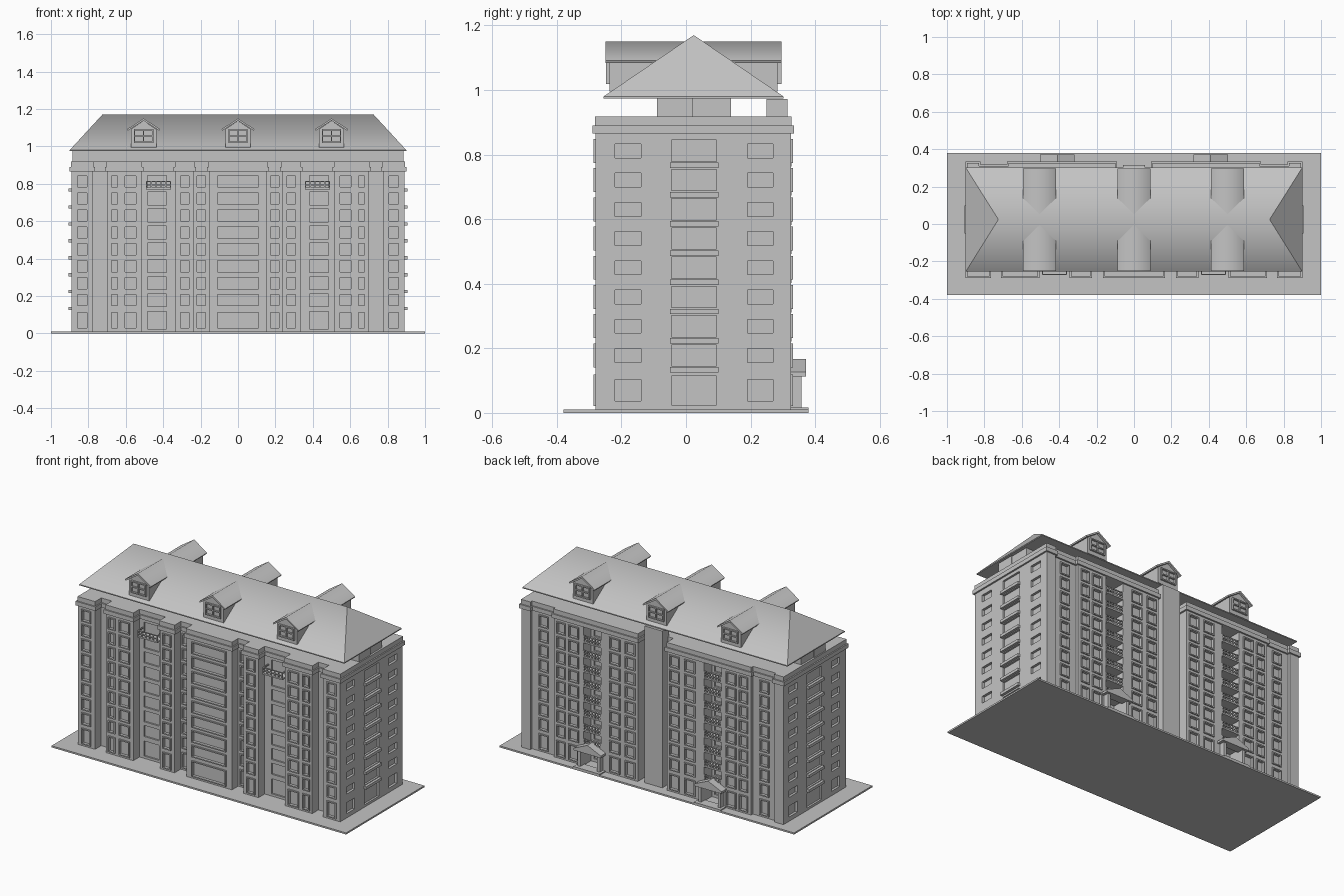
import bpy
import bmesh
from mathutils import Vector

cube = bpy.data.objects.get("Cube")
if cube:
    bpy.data.objects.remove(cube)

stone = bpy.data.materials.new("light grey")
stone.use_nodes = True
GREY = (0.55, 0.55, 0.55, 1)
stone.diffuse_color = GREY
stone.node_tree.nodes["Principled BSDF"].inputs["Base Color"].default_value = GREY


def finish(name, bm, smooth_ridge=None, recalc=True):
    """Turn a bmesh into an object; optionally smooth across a ridge height."""
    if recalc:
        bmesh.ops.recalc_face_normals(bm, faces=bm.faces)
    if smooth_ridge:
        for f in bm.faces:
            f.smooth = True
        for e in bm.edges:
            e.smooth = all(abs(v.co.z - smooth_ridge) < 0.001 for v in e.verts)
    mesh = bpy.data.meshes.new(name)
    bm.to_mesh(mesh)
    bm.free()
    mesh.materials.append(stone)
    ob = bpy.data.objects.new(name, mesh)
    bpy.context.collection.objects.link(ob)


def box(bm, x0, x1, y0, y1, z0, z1):
    made = bmesh.ops.create_cube(bm, size=1)["verts"]
    mid = Vector((x0 + x1, y0 + y1, z0 + z1)) / 2
    for v in made:
        v.co = Vector((v.co.x * (x1 - x0), v.co.y * (y1 - y0), v.co.z * (z1 - z0))) + mid


def prism(bm, points, place, a, b):
    """Extrude a 2D outline from a to b; place maps (u, v, w) to a position."""
    low = [bm.verts.new(place(u, v, a)) for u, v in points]
    high = [bm.verts.new(place(u, v, b)) for u, v in points]
    bm.faces.new(low)
    bm.faces.new(high)
    for i in range(len(points)):
        j = (i + 1) % len(points)
        bm.faces.new((low[i], low[j], high[j], high[i]))


def wall_box(bm, axis, sign, plane, u, z, w, h, d0, d1):
    """Box on a wall: d0 to d1 is measured outward from the wall plane."""
    a, b = sorted((plane + sign * d0, plane + sign * d1))
    if axis == "y":
        box(bm, u - w / 2, u + w / 2, a, b, z - h / 2, z + h / 2)
    else:
        box(bm, a, b, u - w / 2, u + w / 2, z - h / 2, z + h / 2)


def frame(bm, axis, sign, plane, u, z, w, h, t=0.007, d=0.007):
    for s in (-1, 1):
        wall_box(bm, axis, sign, plane, u + s * (w + t) / 2, z, t, h + 2 * t, -0.002, d)
        wall_box(bm, axis, sign, plane, u, z + s * (h + t) / 2, w, t, -0.002, d)


def upright(u, v, w):
    return (u, v, w)


def along_y(u, v, w):
    return (u, w, v)


FRONT, RECESS, BACK, SIDE = -0.28, -0.22, 0.325, 0.89
WALL_BASE, WALL_TOP = 0.008, 0.866
FLOORS = [(0.07, 0.084)] + [(0.178 + 0.0905 * k, 0.06) for k in range(8)]
BALCONY_X, BALCONY_W, BALCONY_Y = 0.41, 0.12, 0.25

# Footprint: right half of the stepped outline, then mirrored
front_half = [(0.155, FRONT), (0.155, RECESS), (0.235, RECESS), (0.235, FRONT),
              (0.335, FRONT), (0.335, RECESS), (0.515, RECESS), (0.515, FRONT),
              (0.70, FRONT), (0.70, RECESS), (0.775, RECESS), (0.775, FRONT), (SIDE, FRONT)]
back_half = [(SIDE, BACK), (0.83, BACK), (0.83, 0.308), (0.67, 0.308), (0.67, BACK)]
back_bay = [(0.10, BACK), (0.10, 0.26)]
b0, b1 = BALCONY_X + BALCONY_W / 2, BALCONY_X - BALCONY_W / 2
niche = [(b0, BACK), (b0, BALCONY_Y), (b1, BALCONY_Y), (b1, BACK)]


def outline(half, d=0.0):
    pts = half + [(-x, y) for x, y in reversed(half)]
    result = []
    for i, p in enumerate(pts):
        p = Vector(p)
        e0 = (p - Vector(pts[i - 1])).normalized()
        e1 = (Vector(pts[(i + 1) % len(pts)]) - p).normalized()
        result.append(p + d * Vector((e0.y + e1.y, -e0.x - e1.x)))
    return result


# Window columns: wall axis, facing, plane, centre, width, extra height, depth, framed
columns = [("y", -1, FRONT, 0, 0.22, 0, 0.01, True)]
for s in (-1, 1):
    for plane, x, w in ((FRONT, 0.285, 0.044), (RECESS, 0.197, 0.044), (FRONT, 0.575, 0.06),
                        (FRONT, 0.66, 0.034), (FRONT, 0.833, 0.05), (0.308, 0.75, 0.05),
                        (BACK, 0.62, 0.045), (BACK, 0.535, 0.055), (BACK, 0.255, 0.06),
                        (BACK, 0.15, 0.055)):
        columns.append(("y", -1 if plane < 0 else 1, plane, s * x, w, 0, 0.01, True))
    columns.append(("y", -1, RECESS, s * 0.433, 0.10, 0.008, 0.01, False))
    columns.append(("y", 1, BALCONY_Y, s * BALCONY_X, 0.08, 0, 0.01, False))
    for y in (-0.18, 0.23):
        columns.append(("x", s, s * SIDE, y, 0.08, -0.017, 0.015, False))
    columns.append(("x", s, s * SIDE, 0.025, 0.14, 0.006, 0.012, False))


def wall(bm, p, q):
    """One wall from p to q, with its window panes set back into it."""
    along = (q - p).normalized()
    length = (q - p).length
    out = Vector((along.y, -along.x))

    def quad(*corners):
        verts = []
        for u, z, d in corners:
            xy = p + along * u - out * d
            verts.append(bm.verts.new((xy.x, xy.y, z)))
        bm.faces.new(verts)

    def flat(u0, u1, z0, z1, d=0.0):
        quad((u0, z0, d), (u1, z0, d), (u1, z1, d), (u0, z1, d))

    found = []
    for axis, sign, plane, centre, w, extra, depth, framed in columns:
        spot = Vector((centre, plane) if axis == "y" else (plane, centre)) - p
        facing = out.y if axis == "y" else out.x
        if facing * sign > 0.5 and abs(spot.dot(out)) < 0.001 and 0 < spot.dot(along) < length:
            found.append((spot.dot(along), w, extra, depth))
    u = 0
    for centre, w, extra, d in sorted(found):
        a, b = centre - w / 2, centre + w / 2
        flat(u, a, WALL_BASE, WALL_TOP)
        z = WALL_BASE
        for mid, h in FLOORS:
            lo, hi = mid - (h + extra) / 2, mid + (h + extra) / 2
            flat(a, b, z, lo)
            flat(a, b, lo, hi, d)
            quad((a, lo, 0), (b, lo, 0), (b, lo, d), (a, lo, d))
            quad((a, hi, d), (b, hi, d), (b, hi, 0), (a, hi, 0))
            quad((a, lo, 0), (a, lo, d), (a, hi, d), (a, hi, 0))
            quad((b, lo, d), (b, lo, 0), (b, hi, 0), (b, hi, d))
            z = hi
        flat(a, b, z, WALL_TOP)
        u = b
    flat(u, length, WALL_BASE, WALL_TOP)


bm = bmesh.new()
corners = outline(front_half + back_half + niche + back_bay)
for i, p in enumerate(corners):
    wall(bm, p, corners[(i + 1) % len(corners)])
bmesh.ops.remove_doubles(bm, verts=bm.verts, dist=0.0001)
finish("walls", bm, recalc=False)

# Raised window frames and the ledges on the end walls
frames, ledges = bmesh.new(), bmesh.new()
for z, h in FLOORS:
    for axis, sign, plane, centre, w, extra, depth, framed in columns:
        if framed:
            frame(frames, axis, sign, plane, centre, z, w, h)
    if z > 0.1:
        for s in (-1, 1):
            wall_box(ledges, "x", s, s * SIDE, 0.025, z - 0.045, 0.15, 0.017, -0.01, 0.016)
finish("window_frames", frames)
finish("end_ledges", ledges)

# Ground slab, cornice, parapet, stair tower and attic
bm = bmesh.new()
box(bm, -1, 1, -0.38, 0.38, 0, 0.01)
finish("ground_slab", bm)
plain = front_half + back_half + back_bay
for name, d, z0, z1 in (("cornice", 0.01, 0.865, 0.89), ("parapet", 0.002, 0.89, 0.918)):
    bm = bmesh.new()
    prism(bm, outline(plain, d), upright, z0, z1)
    finish(name, bm)
bm = bmesh.new()
box(bm, -0.06, 0.06, 0.25, 0.315, 0.008, 0.972)
finish("stair_tower", bm)
bm = bmesh.new()
box(bm, -0.885, 0.885, -0.09, 0.02, 0.91, 0.978)
box(bm, -0.88, 0.88, 0.02, 0.14, 0.91, 0.978)
finish("attic", bm)


# Balconies: slab, rails and balusters
def balcony(bm, x, y_edge, inward, w, z, h, y_wall, bars):
    box(bm, x - w / 2, x + w / 2, min(y_edge, y_wall), max(y_edge, y_wall), z - 0.005, z + 0.004)
    y0, y1 = sorted((y_edge, y_edge + inward * 0.006))
    for top in (z + h, z + h * 0.55):
        box(bm, x - w / 2, x + w / 2, y0, y1, top - 0.005, top)
    for i in range(bars):
        bx = x + (i / (bars - 1) - 0.5) * (w - 0.006)
        box(bm, bx - 0.003, bx + 0.003, y0, y1, z, z + h)


rear, top = bmesh.new(), bmesh.new()
for s in (-1, 1):
    for z, h in FLOORS[1:]:
        balcony(rear, s * BALCONY_X, BACK + 0.002, -1, BALCONY_W, z - 0.043, 0.04, BALCONY_Y, 7)
    balcony(top, s * 0.425, -0.272, 1, 0.135, 0.775, 0.04, RECESS, 6)
    for e in (-1, 1):
        ex = s * 0.425 + e * 0.0645
        box(top, ex - 0.003, ex + 0.003, -0.272, RECESS, 0.808, 0.815)
finish("rear_balconies", rear)
finish("front_balconies", top)

# Rear entrances: step, side walls and small gabled canopy
bm = bmesh.new()
for s in (-1, 1):
    x = s * BALCONY_X
    box(bm, x - 0.09, x + 0.09, 0.32, 0.38, 0.008, 0.017)
    for e in (-1, 1):
        box(bm, x + e * 0.066 - 0.009, x + e * 0.066 + 0.009, 0.32, 0.358, 0.01, 0.122)
    gable = [(-0.092, 0.113), (0.092, 0.113), (0.092, 0.126), (0, 0.167), (-0.092, 0.126)]
    prism(bm, [(x + u, v) for u, v in gable], along_y, 0.32, 0.372)
finish("entrances", bm)

# Hipped main roof
bm = bmesh.new()
RIDGE = 1.17
eave = [bm.verts.new((x, y, 0.98)) for x, y in
        ((-0.9, -0.255), (0.9, -0.255), (0.9, 0.302), (-0.9, 0.302))]
left, right = (bm.verts.new((x, 0.024, RIDGE)) for x in (-0.725, 0.725))
for f in ((eave[0], eave[1], right, left), (eave[1], eave[2], right),
          (eave[2], eave[3], left, right), (eave[3], eave[0], left), eave[::-1]):
    bm.faces.new(f)
finish("main_roof", bm, RIDGE)
bm = bmesh.new()
box(bm, -0.9, 0.9, -0.255, 0.302, 0.974, 0.98)
finish("eaves", bm)

# Dormers run through the roof and show on both slopes
dormer_walls, dormer_roofs, dormer_windows = bmesh.new(), bmesh.new(), bmesh.new()
for x in (-0.505, 0, 0.5):
    shape = [(-0.068, 0.995), (0.068, 0.995), (0.068, 1.092), (0, 1.138), (-0.068, 1.092)]
    prism(dormer_walls, [(x + u, v) for u, v in shape], along_y, -0.237, 0.284)
    chevron = [(-0.088, 1.092), (0, 1.15), (0.088, 1.092), (0.084, 1.084), (0, 1.138), (-0.084, 1.084)]
    prism(dormer_roofs, [(x + u, v) for u, v in chevron], along_y, -0.25, 0.296)
    for sign, plane in ((-1, -0.237), (1, 0.284)):
        frame(dormer_windows, "y", sign, plane, x, 1.055, 0.09, 0.06, d=0.011)
        wall_box(dormer_windows, "y", sign, plane, x, 1.055, 0.007, 0.06, -0.002, 0.01)
        wall_box(dormer_windows, "y", sign, plane, x, 1.055, 0.09, 0.007, -0.002, 0.009)
finish("dormer_walls", dormer_walls)
finish("dormer_roofs", dormer_roofs, 1.15)
finish("dormer_windows", dormer_windows)
